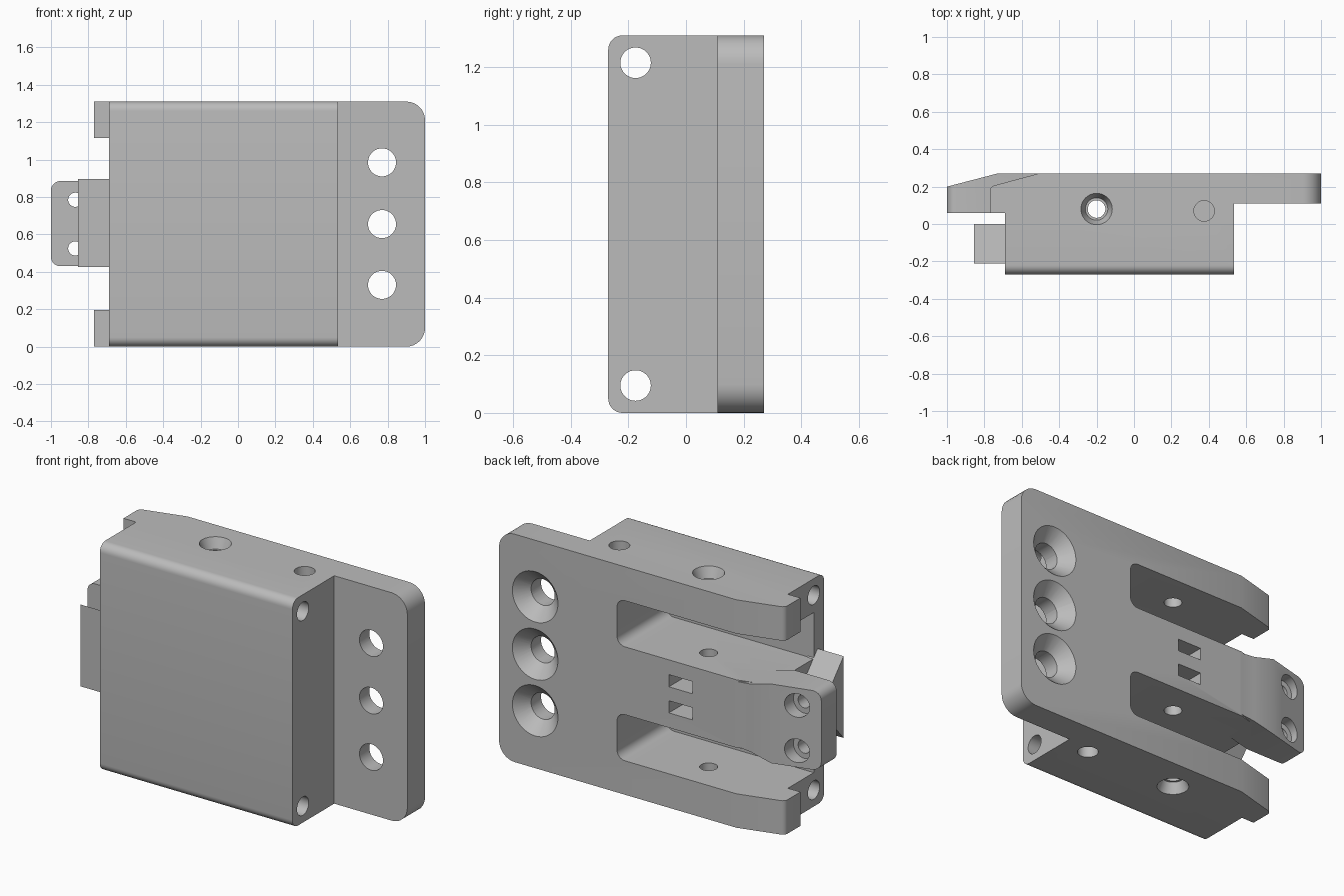
import bpy, bmesh, math
from mathutils import Vector

cube = bpy.data.objects.get("Cube")
if cube:
    bpy.data.objects.remove(cube, do_unlink=True)

grey = bpy.data.materials.new("plain_grey")
grey.use_nodes = True
grey.diffuse_color = (0.5, 0.5, 0.5, 1)
grey.node_tree.nodes["Principled BSDF"].inputs["Base Color"].default_value = (0.5, 0.5, 0.5, 1)

H = 1.31          # height
MID = H / 2


def place(axis, a, b, c):
    """Put a 2D point (a, b) at distance c along the axis."""
    return {"X": (c, a, b), "Y": (a, c, b), "Z": (a, b, c)}[axis]


def rounded(points, steps=8):
    """Outline from (a, b) or (a, b, radius) points."""
    out = []
    n = len(points)
    for i, p in enumerate(points):
        here = Vector(p[:2])
        r = p[2] if len(p) > 2 else 0
        if not r:
            out.append(tuple(here))
            continue
        u = (Vector(points[i - 1][:2]) - here).normalized()
        v = (Vector(points[(i + 1) % n][:2]) - here).normalized()
        half = u.angle(v) / 2
        centre = here + (u + v).normalized() * (r / math.sin(half))
        start = here + u * (r / math.tan(half)) - centre
        end = here + v * (r / math.tan(half)) - centre
        turn = start.angle_signed(end)
        for k in range(steps + 1):
            a = math.atan2(start.y, start.x) - turn * k / steps
            out.append((centre.x + r * math.cos(a), centre.y + r * math.sin(a)))
    return out


def loft(name, axis, ring_a, ring_b, lo, hi):
    """Closed solid between two matching outlines."""
    bm = bmesh.new()
    a = [bm.verts.new(place(axis, p[0], p[1], lo)) for p in ring_a]
    b = [bm.verts.new(place(axis, p[0], p[1], hi)) for p in ring_b]
    bm.faces.new(a)
    bm.faces.new(b)
    for i in range(len(a)):
        j = (i + 1) % len(a)
        bm.faces.new((a[i], a[j], b[j], b[i]))
    bmesh.ops.recalc_face_normals(bm, faces=bm.faces)
    mesh = bpy.data.meshes.new(name)
    bm.to_mesh(mesh)
    bm.free()
    mesh.materials.append(grey)
    ob = bpy.data.objects.new(name, mesh)
    bpy.context.collection.objects.link(ob)
    return ob


def prism(name, axis, outline, lo, hi):
    return loft(name, axis, outline, outline, lo, hi)


def circle(a, b, r, n=40):
    return [(a + r * math.cos(math.tau * k / n), b + r * math.sin(math.tau * k / n)) for k in range(n)]


def combine(target, tool, operation="DIFFERENCE"):
    mod = target.modifiers.new("combine", "BOOLEAN")
    mod.operation = operation
    mod.solver = "EXACT"
    mod.object = tool
    bpy.context.view_layer.objects.active = target
    bpy.ops.object.modifier_apply(modifier=mod.name)
    bpy.data.objects.remove(tool, do_unlink=True)


def drill(target, axis, a, b, lo, hi, r, r_end=None):
    combine(target, loft("drill", axis, circle(a, b, r), circle(a, b, r_end or r), lo, hi))


# Main block with side flange and sloping arm ends
body = prism("bracket_body", "Z", rounded([
    (-0.69, -0.27), (0.535, -0.27), (0.535, 0.11), (1, 0.11), (1, 0.27),
    (-0.51, 0.27), (-0.77, 0.2, 0.03), (-0.77, 0.06), (-0.69, 0.06)]), 0, H)

# Round the front long edges and the flange corners
bm = bmesh.new()
bm.from_mesh(body.data)
for coord, value, radius in ((1, -0.27, 0.05), (0, 1, 0.1)):
    edges = [e for e in bm.edges
             if all(abs(v.co[coord] - value) < 1e-4 for v in e.verts)
             and abs(e.verts[0].co.z - e.verts[1].co.z) < 1e-4]
    bmesh.ops.bevel(bm, geom=edges, offset=radius, segments=8, profile=0.5, affect="EDGES")
bm.to_mesh(body.data)
bm.free()

# Two deep slots open at the back and at the arm end
for low, high in ((0.195, 0.46), (0.85, 1.115)):
    combine(body, prism("slot", "Y", rounded([
        (-1.1, low), (0.25, low, 0.05), (0.25, high, 0.05), (-1.1, high)]), -0.175, 0.4))

# Flared tongue with a sloping back
tongue = prism("tongue", "Y", rounded([
    (-0.5, 0.47), (-0.6, 0.46), (-0.73, 0.43), (-1, 0.43, 0.05),
    (-1, 0.885, 0.05), (-0.73, 0.885), (-0.6, 0.85), (-0.5, 0.84)]), 0.06, 0.27)
bm = bmesh.new()
bm.from_mesh(tongue.data)
bmesh.ops.bisect_plane(bm, geom=bm.verts[:] + bm.edges[:] + bm.faces[:],
                       plane_co=(-0.73, 0, 0), plane_no=(1, 0, 0), dist=1e-4)
for v in bm.verts:
    if v.co.y > 0.2 and v.co.x < -0.73:
        v.co.y += (v.co.x + 0.73) * 0.26
bm.to_mesh(tongue.data)
bm.free()
combine(body, tongue, "UNION")

# Triangular catch below the tongue
combine(body, prism("catch", "X", [(-0.21, 0.425), (-0.21, 0.895), (0, 0.66)], -0.855, -0.65), "UNION")

# Countersunk flange holes
for z in (0.33, MID, 0.985):
    drill(body, "Y", 0.77, z, 0, 0.4, 0.075)
    drill(body, "Y", 0.77, z, 0.19, 0.28, 0.065, 0.155)

for side in (-1, 1):
    # Long holes through the block
    drill(body, "X", -0.175, MID + side * 0.56, -1.1, 1.1, 0.053)
    # Tongue screw holes with counterbores
    z = MID + side * 0.13
    drill(body, "Y", -0.87, z, 0.03, 0.4, 0.038)
    drill(body, "Y", -0.87, z, 0.17, 0.4, 0.068)
    # Small rectangular pockets in the middle bar
    z = MID + side * 0.075
    combine(body, prism("pocket", "Y", [
        (-0.23, z - 0.035), (-0.08, z - 0.035), (-0.08, z + 0.035), (-0.23, z + 0.035)], 0.12, 0.4))
    # Countersink and blind pin hole on each end face
    end = MID + side * MID
    drill(body, "Z", -0.2, 0.08, end - side * 0.06, end + side * 0.01, 0.06, 0.088)
    drill(body, "Z", 0.375, 0.07, end - side * 0.2, end + side * 0.05, 0.055)

# Cross hole through arms and bar
drill(body, "Z", -0.2, 0.08, -0.1, H + 0.1, 0.047)

bpy.ops.object.select_all(action="DESELECT")
body.select_set(True)
bpy.context.view_layer.objects.active = body
bpy.ops.object.shade_smooth_by_angle(angle=math.radians(25))
